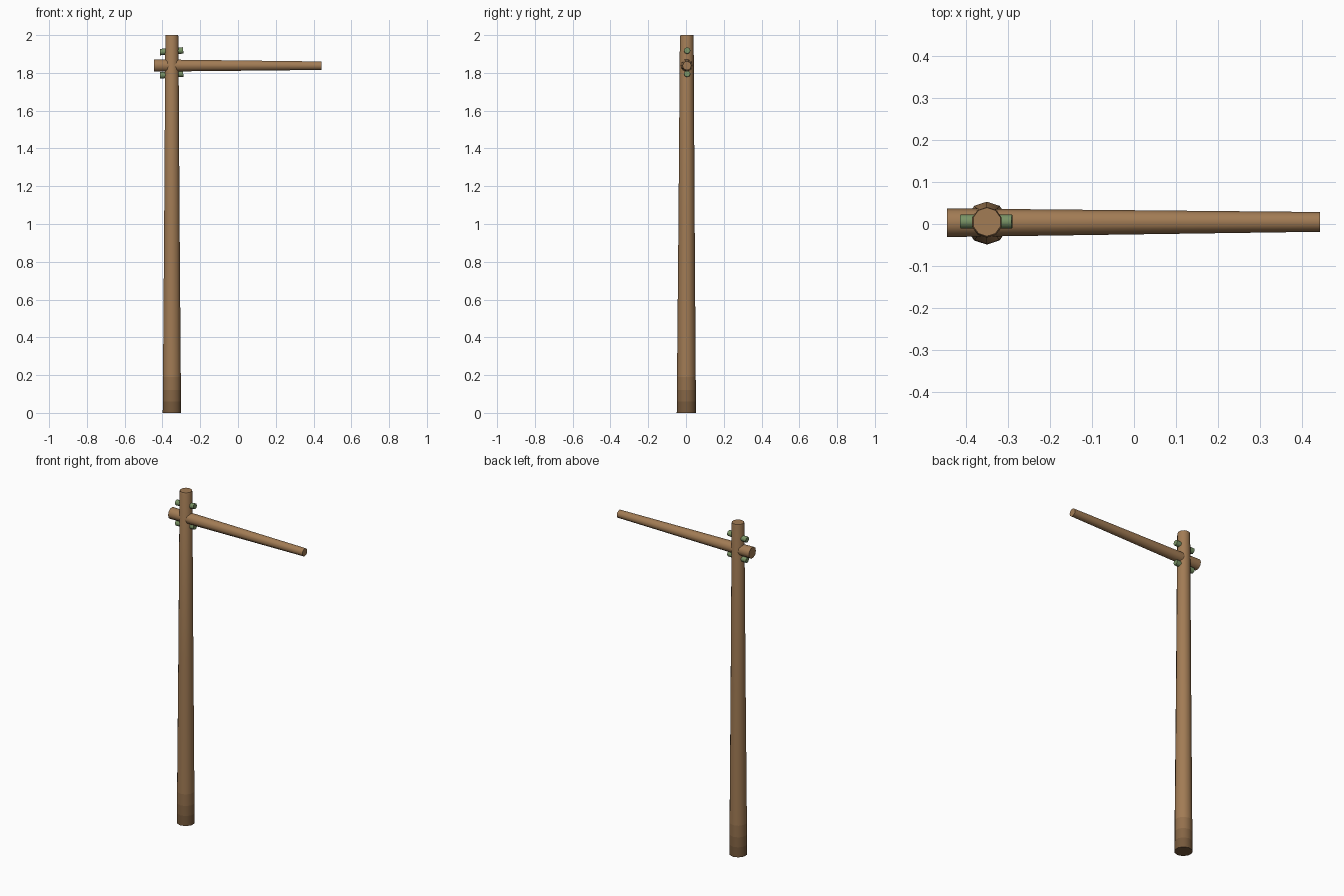
import bpy, bmesh, math
from mathutils import Vector

if "Cube" in bpy.data.objects:
    bpy.data.objects.remove(bpy.data.objects["Cube"])


def material(name, rgb):
    m = bpy.data.materials.new(name)
    m.diffuse_color = (*rgb, 1)
    m.use_nodes = True
    m.node_tree.nodes["Principled BSDF"].inputs["Base Color"].default_value = m.diffuse_color
    return m


wood = (0.36, 0.20, 0.09)
wood_mats = [material(f"wood_{i}", [c * f for c in wood])
             for i, f in enumerate((0.5, 0.65, 0.82, 1.0))]
green = material("peg_green", (0.19, 0.29, 0.13))


def pole(name, rings, sides, mats, phase=0.0):
    """Tapered round pole through rings of (centre, radius); one material per band."""
    bm = bmesh.new()
    axis = (Vector(rings[-1][0]) - Vector(rings[0][0])).normalized()
    ref = Vector((0, 1, 0))
    u = (ref - axis * ref.dot(axis)).normalized()
    v = axis.cross(u)
    loops = []
    for centre, r in rings:
        loops.append([bm.verts.new(Vector(centre) + r * (math.cos(a) * u + math.sin(a) * v))
                      for a in (phase + 2 * math.pi * i / sides for i in range(sides))])
    for k in range(len(loops) - 1):
        for i in range(sides):
            j = (i + 1) % sides
            f = bm.faces.new((loops[k][i], loops[k][j], loops[k + 1][j], loops[k + 1][i]))
            f.material_index = min(k, len(mats) - 1)
    bm.faces.new(loops[0][::-1])
    bm.faces.new(loops[-1]).material_index = len(mats) - 1
    bmesh.ops.recalc_face_normals(bm, faces=bm.faces)
    me = bpy.data.meshes.new(name)
    bm.to_mesh(me)
    bm.free()
    ob = bpy.data.objects.new(name, me)
    bpy.context.collection.objects.link(ob)
    for m in mats:
        me.materials.append(m)
    bpy.ops.object.select_all(action='DESELECT')
    ob.select_set(True)
    bpy.context.view_layer.objects.active = ob
    bpy.ops.object.shade_smooth_by_angle(angle=math.radians(50))
    return ob


# upright post, darker towards the foot, with a softened top edge
pole("post", [((-0.35, 0.002, 0), 0.051), ((-0.35, 0.002, 0.06), 0.0505),
              ((-0.35, 0.002, 0.12), 0.050), ((-0.35, 0.002, 0.19), 0.0495),
              ((-0.35, 0.003, 1.0), 0.043), ((-0.35, 0.004, 1.99), 0.0365),
              ((-0.35, 0.005, 2.0), 0.034)], 10, wood_mats)

# cross beam passing through the post
pole("cross_beam", [((-0.445, 0.003, 1.839), 0.034), ((0.442, 0.005, 1.838), 0.0235)],
     10, [wood_mats[3]])

# green pegs through the post, above and below the beam
for name, z in (("upper_peg", 1.914), ("lower_peg", 1.791)):
    pole(name, [((-0.413, 0.006, z - 0.004), 0.017), ((-0.29, 0.006, z + 0.005), 0.017)],
         8, [green])
